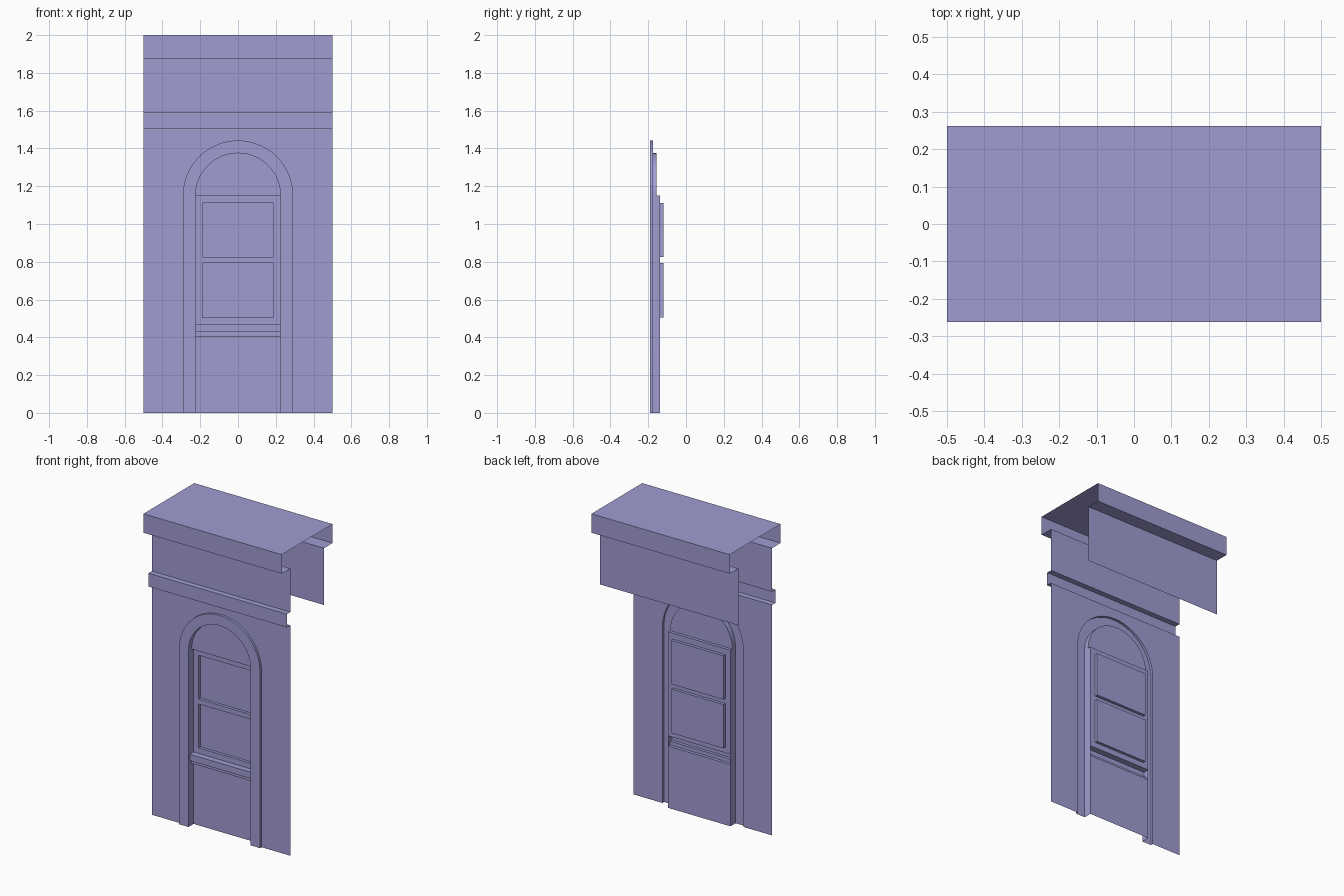
import bpy, bmesh, math

if "Cube" in bpy.data.objects:
    bpy.data.objects.remove(bpy.data.objects["Cube"])

WALL, BAND, TYMP, FRAME, PANE = -0.174, -0.19, -0.157, -0.137, -0.118  # y planes
SPRING, R_OUT, R_IN, SEG = 1.15, 0.292, 0.225, 32
WALL_TOP, SILL_TOP = 1.505, 0.47

paint = bpy.data.materials.new("violet_paint")
paint.diffuse_color = (0.352, 0.334, 0.649, 1)
paint.use_nodes = True
paint.node_tree.nodes["Principled BSDF"].inputs["Base Color"].default_value = paint.diffuse_color


def grid(*rows):
    """Quads between successive rows of points."""
    return [(a[i], a[i + 1], b[i + 1], b[i])
            for a, b in zip(rows, rows[1:]) for i in range(len(a) - 1)]


def rect(x0, x1, z0, z1, y):
    return grid([(x0, y, z0), (x1, y, z0)], [(x0, y, z1), (x1, y, z1)])


def extrude(profile, half):
    """Sweep a (y, z) profile along x."""
    return grid([(-half, y, z) for y, z in profile], [(half, y, z) for y, z in profile])


def arc(r, y):
    return [(-r * math.cos(math.pi * i / SEG), y, SPRING + r * math.sin(math.pi * i / SEG))
            for i in range(SEG + 1)]


def make(name, quads):
    bm = bmesh.new()
    for q in quads:
        bm.faces.new([bm.verts.new(p) for p in q])
    bmesh.ops.remove_doubles(bm, verts=bm.verts, dist=1e-5)
    for f in bm.faces:
        f.smooth = True
    mesh = bpy.data.meshes.new(name)
    bm.to_mesh(mesh)
    bm.free()
    mesh.set_sharp_from_angle(angle=math.radians(30))
    mesh.materials.append(paint)
    obj = bpy.data.objects.new(name, mesh)
    bpy.context.collection.objects.link(obj)


# Back wall, cornice, frieze and string course as one open profile
make("entablature", extrude([
    (-WALL, WALL_TOP), (-WALL, 1.876), (0.262, 1.876), (0.262, 2.0),
    (-0.262, 2.0), (-0.262, 1.876), (WALL, 1.876), (WALL, 1.592),
    (-0.21, 1.592), (-0.21, WALL_TOP), (WALL, WALL_TOP)], 0.5))

# Front wall with arched opening
outer = arc(R_OUT, WALL)
make("front_wall",
     rect(-0.5, -R_OUT, 0, SPRING, WALL) + rect(R_OUT, 0.5, 0, SPRING, WALL)
     + rect(-0.5, -R_OUT, SPRING, WALL_TOP, WALL) + rect(R_OUT, 0.5, SPRING, WALL_TOP, WALL)
     + grid(outer, [(x, y, WALL_TOP) for x, y, z in outer]))

# Raised arch surround, swept from inner reveal to outer edge
section = [(R_IN, TYMP), (R_IN, BAND), (R_OUT, BAND), (R_OUT, WALL)]
make("arch_surround", grid(*[[(-r, y, 0)] + arc(r, y) + [(r, y, 0)] for r, y in section]))

# Half-round panel above the window
inner = arc(R_IN, TYMP)
make("arch_panel", grid([(x, y, SPRING) for x, y, z in inner], inner))

# Deeper reveals around the window: jambs and head
jamb = [[(-R_IN, TYMP, z), (-R_IN, FRAME, z)] for z in (0, SPRING)]
mirrored = [[(-x, y, z) for x, y, z in reversed(row)] for row in jamb]
make("window_reveal", grid(*jamb) + grid(*mirrored)
     + extrude([(TYMP, SPRING), (FRAME, SPRING)], R_IN))

# Window frame with two recessed panes
xs = [-R_IN, -0.188, 0.188, R_IN]
zs = [SILL_TOP, 0.506, 0.793, 0.825, 1.111, SPRING]
frame, panes = [], []
for i in range(3):
    for j in range(5):
        cell = (xs[i], xs[i + 1], zs[j], zs[j + 1])
        if i == 1 and j in (1, 3):
            x0, x1, z0, z1 = cell
            loop = [(x0, z0), (x1, z0), (x1, z1), (x0, z1), (x0, z0)]
            frame += grid(*[[(x, y, z) for x, z in loop] for y in (FRAME, PANE)])
            panes += rect(*cell, PANE)
        else:
            frame += rect(*cell, FRAME)
make("window_frame", frame)
make("window_panes", panes)

# Stepped sill and the apron panel below it
make("window_sill", extrude([
    (FRAME, SILL_TOP), (-0.176, SILL_TOP), (-0.176, 0.428), (-0.157, 0.428),
    (-0.157, 0.403), (FRAME, 0.403)], R_IN))
make("apron_panel", rect(-R_IN, R_IN, 0, 0.403, FRAME))
